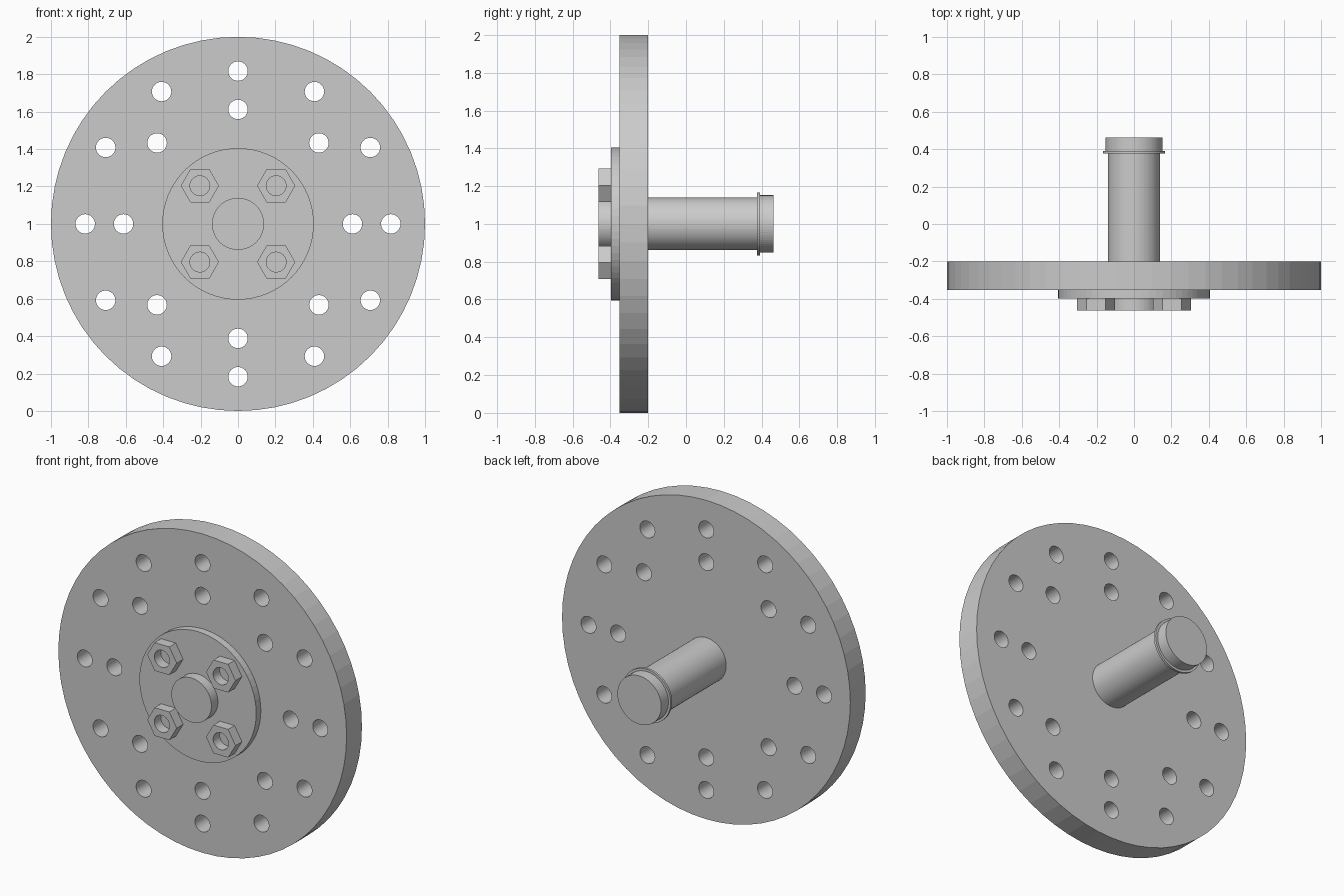
import bpy
from math import cos, sin, tau, radians

if "Cube" in bpy.data.objects:
    bpy.data.objects.remove(bpy.data.objects["Cube"])

CZ = 1.0  # height of the wheel axis


def ring(r, n, cx=0.0, cz=0.0):
    return [(cx + r * cos(tau * i / n), cz + r * sin(tau * i / n)) for i in range(n)]


def plate(name, y0, y1, loops, x=0.0, z=CZ):
    """Solid between y0 and y1; first loop is the outline, the others are holes."""
    cu = bpy.data.curves.new(name, 'CURVE')
    cu.dimensions = '2D'
    cu.fill_mode = 'BOTH'
    cu.extrude = (y1 - y0) / 2
    for pts in loops:
        sp = cu.splines.new('POLY')
        sp.points.add(len(pts) - 1)
        for p, (px, pz) in zip(sp.points, pts):
            p.co = (px, pz, 0, 1)
        sp.use_cyclic_u = True
        sp.use_smooth = False
    ob = bpy.data.objects.new(name, cu)
    ob.location = (x, (y0 + y1) / 2, z)
    ob.rotation_euler = (radians(90), 0, 0)
    bpy.context.collection.objects.link(ob)
    bpy.ops.object.select_all(action='DESELECT')
    ob.select_set(True)
    bpy.context.view_layer.objects.active = ob
    bpy.ops.object.convert(target='MESH')
    return bpy.context.object


# drilled disc: 12 outer and 8 inner through holes
holes = []
for count, radius in ((12, 0.817), (8, 0.612)):
    for cx, cz in ring(radius, count):
        holes.append(ring(0.052, 32, cx, cz))
plate("drilled_disc", -0.352, -0.2, [ring(1.0, 64)] + holes)

# front flange
plate("hub_flange", -0.398, -0.352, [ring(0.405, 64)])

# four hex nuts with open bores
for sx in (-1, 1):
    for sz in (-1, 1):
        plate("hex_nut", -0.462, -0.398, [ring(0.102, 6), ring(0.053, 32)],
              sx * 0.204, CZ + sz * 0.204)

# axle running through the disc, thin collar and end cap
plate("axle", -0.462, 0.376, [ring(0.139, 64)])
plate("axle_collar", 0.376, 0.391, [ring(0.167, 64)])
plate("axle_end_cap", 0.391, 0.463, [ring(0.152, 64)])
